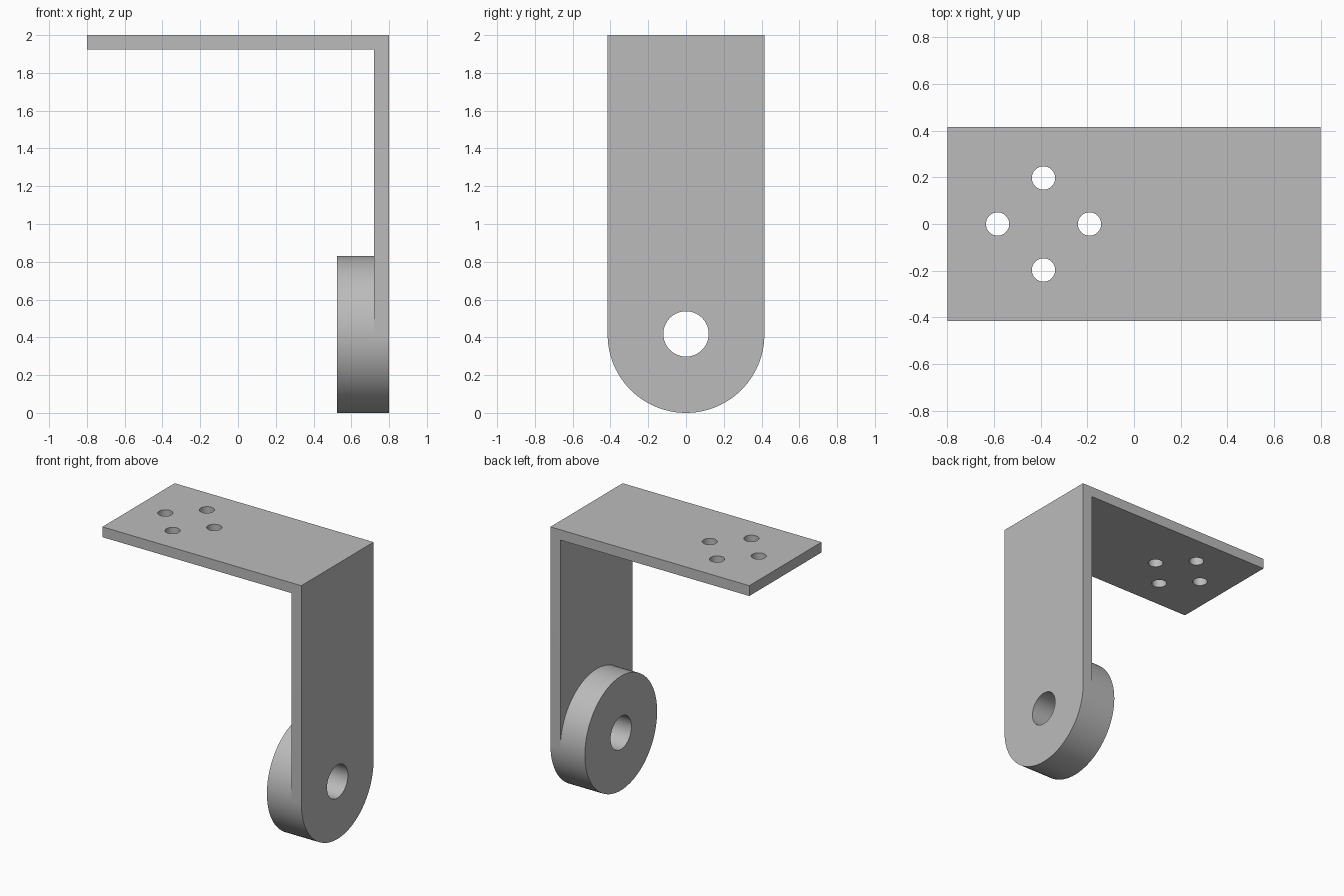
import bpy, bmesh, math
from mathutils import Matrix, Vector

cube = bpy.data.objects.get("Cube")
if cube:
    bpy.data.objects.remove(cube, do_unlink=True)

HALF_X, TOP, RADIUS = 0.8, 2.0, 0.415
THICK_X, THICK_Z = 0.08, 0.075
HUB_INNER = 0.523

steel = bpy.data.materials.new("plain_grey")
steel.use_nodes = True
grey = (0.5, 0.5, 0.5, 1)
steel.diffuse_color = grey
steel.node_tree.nodes["Principled BSDF"].inputs["Base Color"].default_value = grey


def add_object(name, bm):
    bmesh.ops.recalc_face_normals(bm, faces=bm.faces)
    mesh = bpy.data.meshes.new(name)
    bm.to_mesh(mesh)
    bm.free()
    mesh.materials.append(steel)
    obj = bpy.data.objects.new(name, mesh)
    bpy.context.collection.objects.link(obj)
    return obj


def cylinder(name, radius, depth, centre, along_x=False, segments=96):
    bm = bmesh.new()
    turn = Matrix.Rotation(math.pi / 2, 4, "Y") if along_x else Matrix()
    bmesh.ops.create_cone(bm, cap_ends=True, segments=segments, radius1=radius,
                          radius2=radius, depth=depth,
                          matrix=Matrix.Translation(centre) @ turn)
    return add_object(name, bm)


def combine(target, tool, operation):
    mod = target.modifiers.new(operation.lower(), "BOOLEAN")
    mod.operation, mod.solver, mod.object = operation, "EXACT", tool
    bpy.context.view_layer.objects.active = target
    bpy.ops.object.modifier_apply(modifier=mod.name)
    bpy.data.objects.remove(tool, do_unlink=True)


# L-shaped bracket: profile extruded across the width
inner_x, inner_z = HALF_X - THICK_X, TOP - THICK_Z
profile = [(-HALF_X, TOP), (HALF_X, TOP), (HALF_X, RADIUS),
           (inner_x, RADIUS), (inner_x, inner_z), (-HALF_X, inner_z)]
bm = bmesh.new()
face = bm.faces.new([bm.verts.new((x, -RADIUS, z)) for x, z in profile])
ext = bmesh.ops.extrude_face_region(bm, geom=[face])
moved = [v for v in ext["geom"] if isinstance(v, bmesh.types.BMVert)]
bmesh.ops.translate(bm, verts=moved, vec=Vector((0, 2 * RADIUS, 0)))
bracket = add_object("bracket", bm)

# Round hub at the foot of the arm, with its bore
mid = (HUB_INNER + HALF_X) / 2
combine(bracket, cylinder("hub", RADIUS, HALF_X - HUB_INNER, (mid, 0, RADIUS), True), "UNION")
combine(bracket, cylinder("bore", 0.12, 1, (mid, 0, RADIUS + 0.003), True, 64), "DIFFERENCE")

# Four mounting holes on a circle
for i in range(4):
    a = i * math.pi / 2
    spot = (-0.388 + 0.197 * math.cos(a), 0.197 * math.sin(a), TOP)
    combine(bracket, cylinder("mounting_hole", 0.05, 0.5, spot, segments=48), "DIFFERENCE")

bpy.ops.object.select_all(action="DESELECT")
bracket.select_set(True)
bpy.context.view_layer.objects.active = bracket
bpy.ops.object.shade_smooth_by_angle(angle=math.radians(30))
